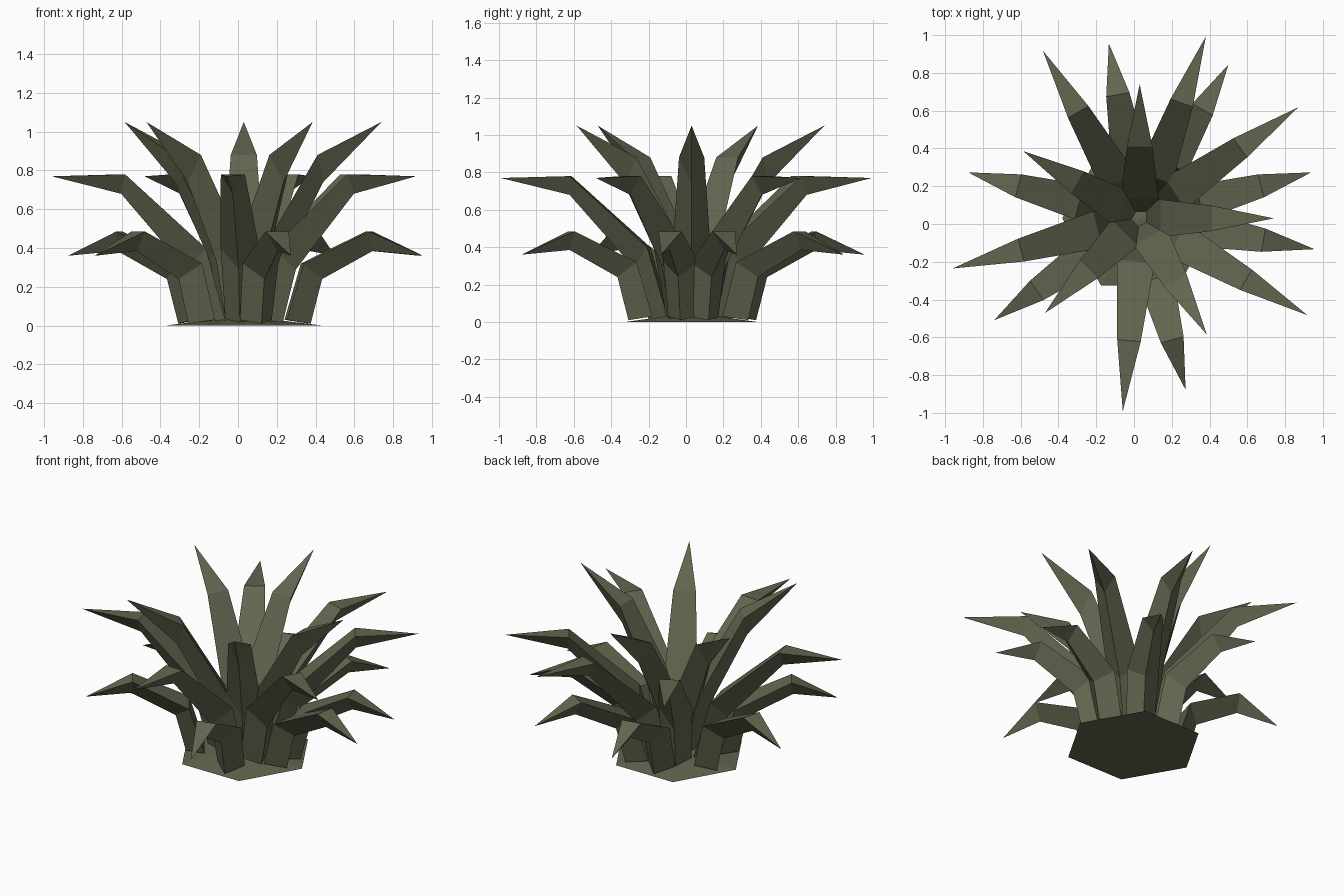
import bpy, bmesh, math

if "Cube" in bpy.data.objects:
    bpy.data.objects.remove(bpy.data.objects["Cube"])

CX = CY = 0.03   # plant axis

mat = bpy.data.materials.new("olive green")
mat.diffuse_color = (0.125, 0.13, 0.078, 1)
mat.use_nodes = True
mat.node_tree.nodes["Principled BSDF"].inputs["Base Color"].default_value = mat.diffuse_color


def finish(name, bm):
    bmesh.ops.recalc_face_normals(bm, faces=bm.faces[:])
    me = bpy.data.meshes.new(name)
    bm.to_mesh(me)
    bm.free()
    me.materials.append(mat)
    ob = bpy.data.objects.new(name, me)
    bpy.context.collection.objects.link(ob)
    return ob


def leaf(name, angle, sections, tip):
    """Keeled leaf: each section is (top radius, top z, keel radius, keel z, width)."""
    bm = bmesh.new()
    c, s = math.cos(math.radians(angle)), math.sin(math.radians(angle))

    def vert(r, w, z):
        return bm.verts.new((CX + r * c - w * s, CY + r * s + w * c, z))

    rings = [[vert(tr, -w / 2, tz), vert(tr, w / 2, tz), vert(kr, 0, kz)]
             for tr, tz, kr, kz, w in sections]
    bm.faces.new(rings[0])
    for a, b in zip(rings, rings[1:]):
        for i in range(3):
            j = (i + 1) % 3
            bm.faces.new((a[i], a[j], b[j], b[i]))
    point = vert(tip[0], 0, tip[1])
    for i in range(3):
        bm.faces.new((rings[-1][i], rings[-1][(i + 1) % 3], point))
    finish(name, bm)


# Three tiers: angles, sections from base to bend, tip
tiers = {
    "inner_leaf": ((0, 90, 150, 225, 300),
                   [(0.03, 0.02, 0.13, 0.01, 0.16), (0.11, 0.41, 0.20, 0.33, 0.20),
                    (0.38, 0.88, 0.41, 0.74, 0.135)], (0.71, 1.05)),
    "middle_leaf": ((35, 70, 120, 195, 265, 330),
                    [(0.12, 0.02, 0.23, 0.01, 0.17), (0.23, 0.40, 0.31, 0.29, 0.20),
                     (0.65, 0.78, 0.655, 0.68, 0.125)], (1.025, 0.77)),
    "outer_leaf": ((15, 60, 100, 165, 215, 285, 350),
                   [(0.24, 0.03, 0.35, 0.01, 0.17), (0.33, 0.32, 0.41, 0.24, 0.19),
                    (0.665, 0.485, 0.675, 0.385, 0.125)], (0.94, 0.36)),
}
for name, (angles, sections, tip) in tiers.items():
    for a in angles:
        leaf(f"{name}_{a}", a, sections, tip)

# Shallow hexagonal ground base
bm = bmesh.new()
rim = [bm.verts.new((CX + 0.41 * math.cos(i * math.pi / 3),
                     CY + 0.41 * math.sin(i * math.pi / 3), 0)) for i in range(6)]
apex = bm.verts.new((CX, CY, 0.05))
bm.faces.new(rim)
for i in range(6):
    bm.faces.new((rim[i], rim[(i + 1) % 6], apex))
finish("root_base", bm)
